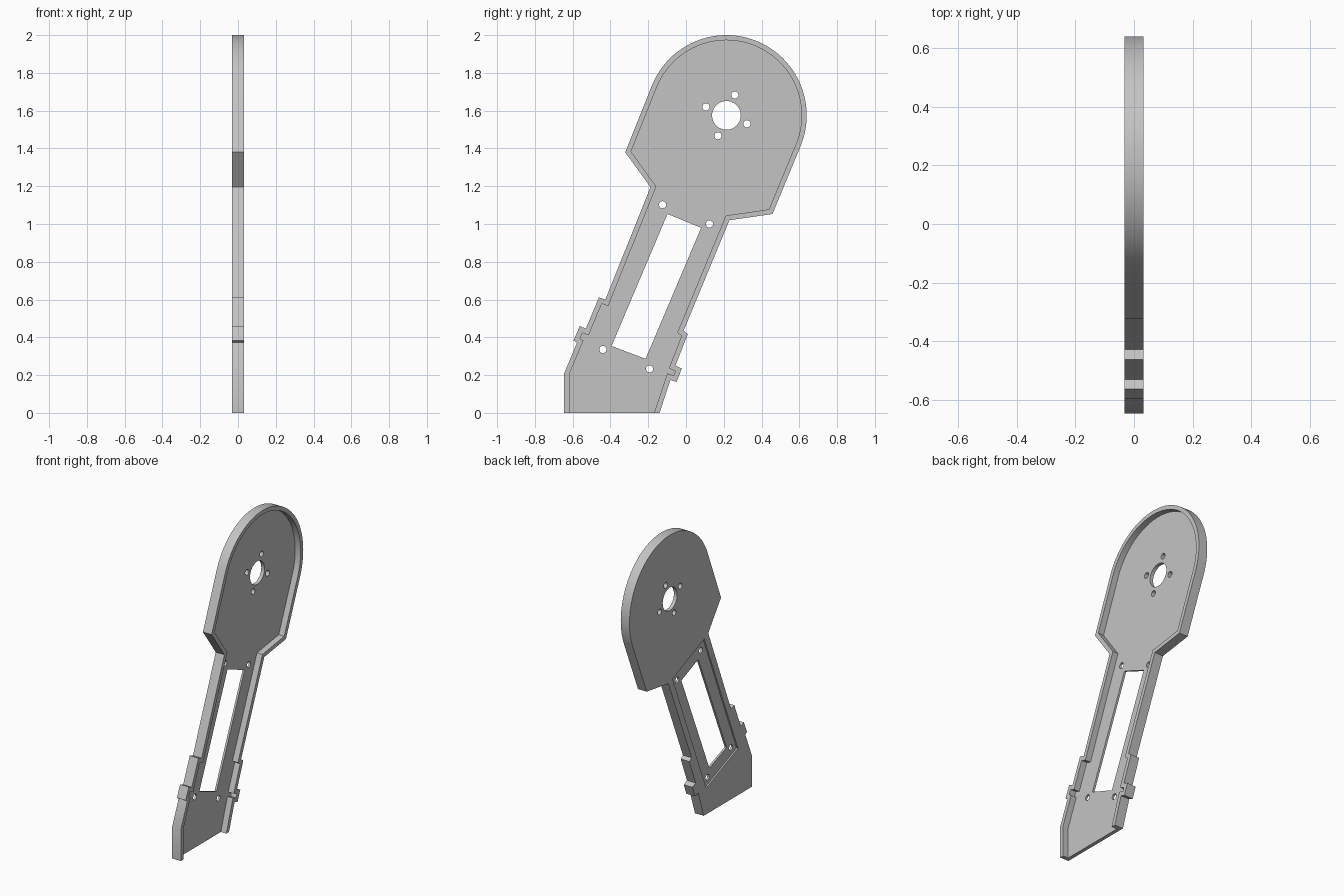
import bpy, bmesh, math
from mathutils import Vector

cube = bpy.data.objects.get("Cube")
if cube:
    bpy.data.objects.remove(cube, do_unlink=True)

HALF = 0.032                 # half thickness of the whole arm
FLOOR = -HALF + 0.024        # inner face of the web
RIM = 0.027                  # width of the raised rim
HUB = Vector((0.214, 1.575))
HEAD_R = 0.425
ALONG = Vector((0.38, 0.925)).normalized()      # direction of the arm
ACROSS = Vector((ALONG.y, -ALONG.x))

grey = bpy.data.materials.new("plain grey")
grey.use_nodes = True
grey.diffuse_color = (0.55, 0.55, 0.55, 1)
grey.node_tree.nodes["Principled BSDF"].inputs["Base Color"].default_value = grey.diffuse_color


def prism(name, points, x0, x1):
    """Solid whose side profile is given as (y, z) points."""
    bm = bmesh.new()
    face = bm.faces.new([bm.verts.new((x0, p[0], p[1])) for p in points])
    top = bmesh.ops.extrude_face_region(bm, geom=[face])["geom"]
    moved = [v for v in top if isinstance(v, bmesh.types.BMVert)]
    bmesh.ops.translate(bm, verts=moved, vec=(x1 - x0, 0, 0))
    bmesh.ops.recalc_face_normals(bm, faces=bm.faces)
    mesh = bpy.data.meshes.new(name)
    bm.to_mesh(mesh)
    bm.free()
    mesh.materials.append(grey)
    obj = bpy.data.objects.new(name, mesh)
    bpy.context.collection.objects.link(obj)
    return obj


def circle(center, radius, n):
    return [Vector(center) + radius * Vector((math.cos(a), math.sin(a)))
            for a in (2 * math.pi * i / n for i in range(n))]


def inset(points, distances):
    """Move every edge inward by its own distance (clockwise outline)."""
    lines = []
    for i, p in enumerate(points):
        d = (points[(i + 1) % len(points)] - p).normalized()
        lines.append((p + distances[i] * Vector((d.y, -d.x)), d))
    result = []
    for i, (p, d) in enumerate(lines):
        q, e = lines[i - 1]
        cross = e.x * d.y - e.y * d.x
        t = ((p - q).x * d.y - (p - q).y * d.x) / cross
        result.append(q + e * t)
    return result


def cut(body, cutter):
    cutter.hide_render = True
    mod = body.modifiers.new("cut", "BOOLEAN")
    mod.operation = "DIFFERENCE"
    mod.solver = "EXACT"
    mod.object = cutter
    bpy.context.view_layer.objects.active = body
    bpy.ops.object.modifier_apply(modifier=mod.name)
    bpy.data.objects.remove(cutter, do_unlink=True)


# Outline: front edge with clip tabs, round head, back edge with clip tabs
front_edge = [(-0.645, 0), (-0.645, 0.21), (-0.577, 0.372), (-0.595, 0.383),
              (-0.562, 0.46), (-0.53, 0.446), (-0.461, 0.612), (-0.427, 0.6),
              (-0.188, 1.195), (-0.322, 1.38)]
back_edge = [(0.458, 1.053), (0.23, 1.02), (-0.013, 0.434), (0.01, 0.418),
             (-0.056, 0.25), (-0.022, 0.235), (-0.05, 0.164), (-0.082, 0.175),
             (-0.14, 0)]
start = math.atan2(-ACROSS.y, -ACROSS.x)
STEPS = 48
head = [HUB + HEAD_R * Vector((math.cos(a), math.sin(a)))
        for a in (start - math.pi * i / STEPS for i in range(STEPS + 1))]
outline = [Vector(p) for p in front_edge] + head + [Vector(p) for p in back_edge]

arm = prism("arm_plate", outline, -HALF, HALF)

# Recess inside the rim, open at the foot
widths = [RIM] * (len(outline) - 1) + [-0.05]
cut(arm, prism("recess_cutter", inset(outline, widths), FLOOR, HALF + 0.1))

# Shallow pocket on the flat side around the slot
holes = [(-0.124, 1.102), (0.124, 1.0), (-0.193, 0.233), (-0.44, 0.336)]
mid = sum((Vector(h) for h in holes), Vector((0, 0))) / 4
pocket = [mid + ACROSS * u + ALONG * v for u, v in
          ((-0.18, -0.46), (-0.18, 0.47), (0.18, 0.47), (0.18, -0.46))]
cut(arm, prism("pocket_cutter", pocket, -HALF - 0.1, -HALF + 0.01))

# Long slot, hub hole and screw holes
slot = [(-0.098, 1.053), (0.08, 0.98), (-0.214, 0.286), (-0.394, 0.354)]
cut(arm, prism("slot_cutter", slot, -0.2, 0.2))
cut(arm, prism("hub_cutter", circle(HUB, 0.076, 40), -0.2, 0.2))
hub_screws = [HUB + s * 0.117 * d for d in (ALONG, ACROSS) for s in (-1, 1)]
for center in holes + hub_screws:
    cut(arm, prism("screw_cutter", circle(center, 0.019, 20), -0.2, 0.2))

# Smooth round walls, sharp corners
bpy.ops.object.select_all(action="DESELECT")
arm.select_set(True)
bpy.context.view_layer.objects.active = arm
bpy.ops.object.shade_smooth_by_angle(angle=math.radians(30))
